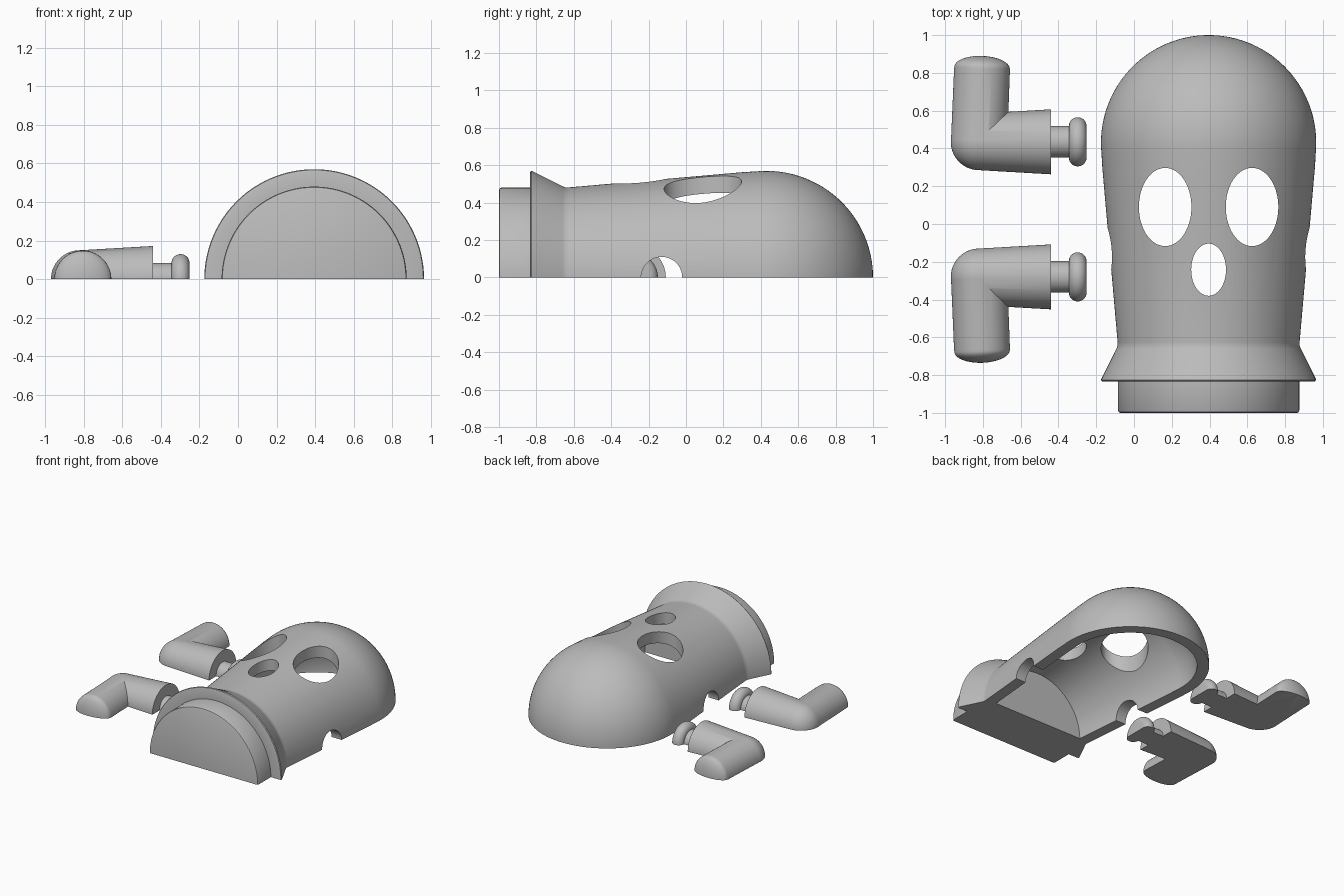
import bpy, bmesh
from math import sin, cos, pi
from mathutils import Vector, Matrix

cube = bpy.data.objects.get("Cube")
if cube:
    bpy.data.objects.remove(cube, do_unlink=True)

grey = bpy.data.materials.new("plain grey")
grey.use_nodes = True
grey.diffuse_color = (0.5, 0.5, 0.5, 1)
grey.node_tree.nodes["Principled BSDF"].inputs["Base Color"].default_value = (0.5, 0.5, 0.5, 1)

BODY_X = 0.395


def arc(centre, along, out, a0, a1, n):
    """Elliptical arc of (position, radius) points, angles measured from the axis."""
    ct, cr = centre
    angles = [a0 + (a1 - a0) * i / n for i in range(n + 1)]
    return [(ct + along * cos(a), cr + out * sin(a)) for a in angles]


def lathe(name, profile, origin, direction, steps=96):
    """Revolve (position, radius) points around an axis."""
    bm = bmesh.new()
    verts = [bm.verts.new((max(r, 0), 0, t)) for t, r in profile]
    edges = [bm.edges.new(pair) for pair in zip(verts, verts[1:])]
    bmesh.ops.spin(bm, geom=verts + edges, cent=(0, 0, 0), axis=(0, 0, 1),
                   angle=2 * pi, steps=steps, use_duplicate=False)
    bmesh.ops.remove_doubles(bm, verts=bm.verts, dist=1e-5)
    bmesh.ops.recalc_face_normals(bm, faces=bm.faces)
    turn = Vector(direction).to_track_quat('Z', 'Y').to_matrix().to_4x4()
    half_step = Matrix.Rotation(pi / steps, 4, 'Z')
    bm.transform(Matrix.Translation(origin) @ turn @ half_step)
    mesh = bpy.data.meshes.new(name)
    bm.to_mesh(mesh)
    bm.free()
    mesh.materials.append(grey)
    obj = bpy.data.objects.new(name, mesh)
    bpy.context.collection.objects.link(obj)
    return obj


def rod(name, origin, direction, length, radius):
    return lathe(name, [(0, 0), (0, radius), (length, radius), (length, 0)], origin, direction)


def combine(obj, other, operation):
    """Apply a boolean and remove the second object."""
    bpy.context.view_layer.objects.active = obj
    mod = obj.modifiers.new(operation.lower(), 'BOOLEAN')
    mod.operation, mod.solver, mod.object = operation, 'EXACT', other
    bpy.ops.object.modifier_apply(modifier=mod.name)
    bpy.data.objects.remove(other, do_unlink=True)


def finish(obj):
    """Cut flat at the ground and smooth."""
    bpy.ops.mesh.primitive_cube_add(size=4, location=(0, 0, -2))
    ground_cutter = bpy.context.object
    ground_cutter.data.materials.append(grey)
    combine(obj, ground_cutter, 'DIFFERENCE')
    bpy.ops.object.select_all(action='DESELECT')
    obj.select_set(True)
    bpy.context.view_layer.objects.active = obj
    bpy.ops.object.shade_smooth_by_angle(angle=pi / 6)


# Body: plug, flared collar, tapering trunk and domed head
outer = [(-1, 0), (-1, 0.468), (-0.996, 0.476), (-0.988, 0.48), (-0.835, 0.48),
         (-0.835, 0.558), (-0.832, 0.566), (-0.825, 0.57), (-0.816, 0.566),
         (-0.66, 0.488), (-0.645, 0.482), (-0.625, 0.482), (0.3, 0.563)]
outer += arc((0.43, 0), 0.57, 0.57, pi * 0.53, 0, 32)
body = lathe("body_shell", outer, (BODY_X, 0, 0), (0, 1, 0), 128)

# Hollow interior
inner = [(-0.61, 0), (-0.61, 0.395), (0.3, 0.475)]
inner += arc((0.43, 0), 0.482, 0.482, pi * 0.53, 0, 28)
combine(body, lathe("cavity", inner, (BODY_X, 0, 0), (0, 1, 0), 128), 'DIFFERENCE')

# Oval eye and mouth openings
for dx, y, rx, ry in ((-0.23, 0.09, 0.139, 0.207), (0.23, 0.09, 0.139, 0.207),
                      (0, -0.242, 0.092, 0.138)):
    oval = rod("opening", (0, 0, 0.03), (0, 0, 1), 1, 1)
    oval.data.transform(Matrix.Translation((BODY_X + dx, y, 0)) @ Matrix.Diagonal((rx, ry, 1, 1)))
    combine(body, oval, 'DIFFERENCE')

# Arm sockets through both sides
combine(body, rod("socket", (BODY_X - 1, -0.13, 0), (1, 0, 0), 2, 0.11), 'DIFFERENCE')
finish(body)

# Arms: rounded elbow, flared upper arm, neck and rounded peg, plus a capped forearm
for name, y, side in (("left_arm", 0.435, 1), ("right_arm", -0.28, -1)):
    profile = arc((0, 0), 0.15, 0.15, pi, pi / 2, 16)
    profile += [(0.38, 0.172), (0.38, 0.083), (0.475, 0.083)]
    profile += arc((0.522, 0.083), 0.047, 0.047, pi, 0, 14) + [(0.569, 0)]
    arm = lathe(name, profile, (-0.82, y, 0), (1, 0, 0))
    fore = [(0, 0), (0, 0.149), (0.38, 0.148)]
    fore += arc((0.392, 0), 0.063, 0.147, pi / 2, 0, 14)
    combine(arm, lathe("forearm", fore, (-0.82, y, 0), (0.04, side, 0)), 'UNION')
    finish(arm)
